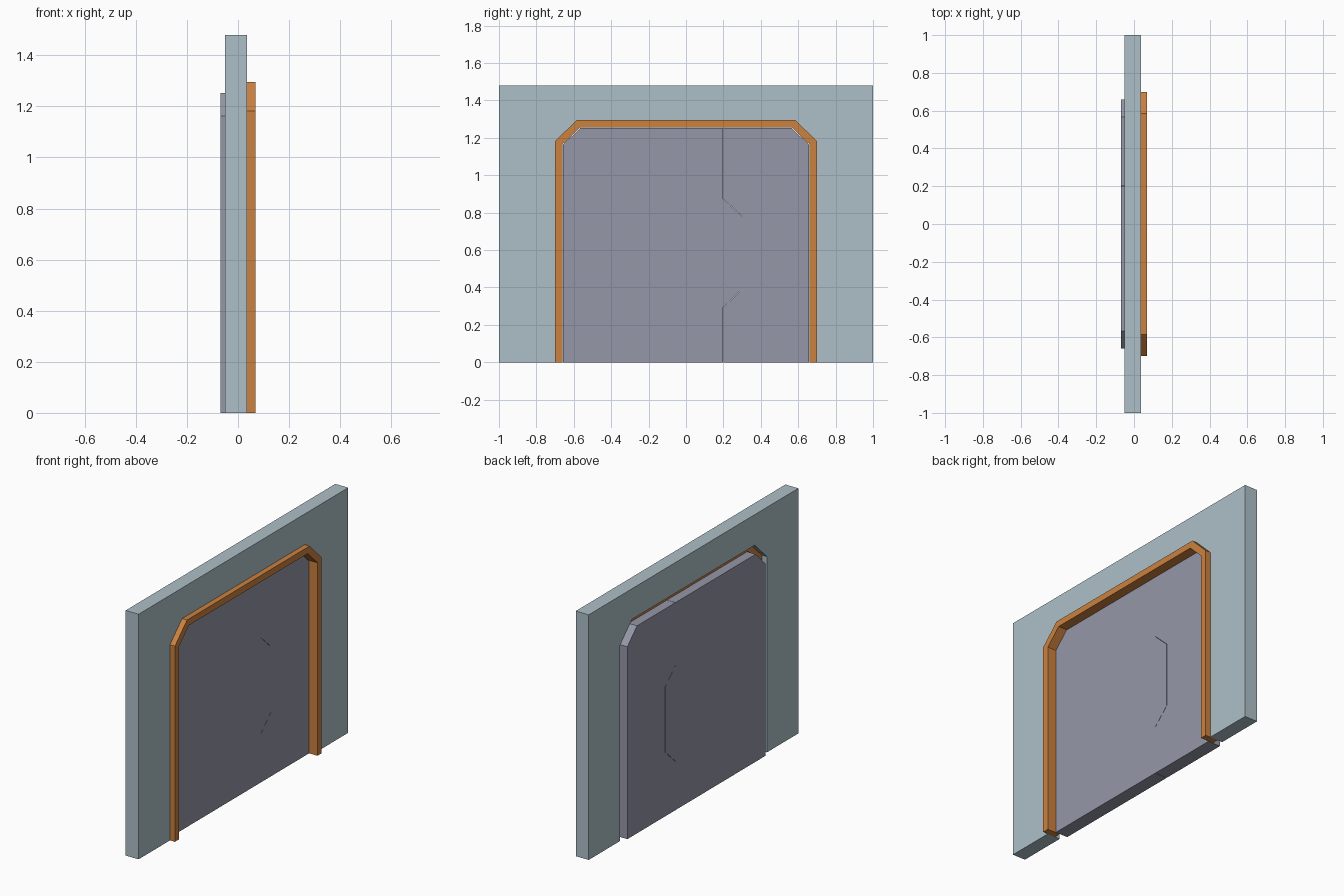
import bpy, bmesh

if "Cube" in bpy.data.objects:
    bpy.data.objects.remove(bpy.data.objects["Cube"])


def material(name, color):
    m = bpy.data.materials.new(name)
    m.diffuse_color = (*color, 1)
    m.use_nodes = True
    m.node_tree.nodes["Principled BSDF"].inputs["Base Color"].default_value = m.diffuse_color
    return m


def slab(name, outline, x0, x1, mat):
    """Extrude a (y, z) outline along x."""
    bm = bmesh.new()
    face = bm.faces.new([bm.verts.new((x0, y, z)) for y, z in outline])
    ext = bmesh.ops.extrude_face_region(bm, geom=[face])
    moved = [g for g in ext["geom"] if isinstance(g, bmesh.types.BMVert)]
    bmesh.ops.translate(bm, verts=moved, vec=(x1 - x0, 0, 0))
    bmesh.ops.recalc_face_normals(bm, faces=bm.faces)
    mesh = bpy.data.meshes.new(name)
    bm.to_mesh(mesh)
    bm.free()
    mesh.materials.append(mat)
    obj = bpy.data.objects.new(name, mesh)
    bpy.context.collection.objects.link(obj)
    return obj


def arch(half):
    """Mirror the right half (bottom to top) into a full open arch."""
    return half + [(-y, z) for y, z in reversed(half)]


wall_mat = material("wall_blue", (0.42, 0.53, 0.58))
frame_mat = material("frame_orange", (0.60, 0.22, 0.05))
door_mat = material("door_grey", (0.30, 0.31, 0.39))

outer = [(0.70, 0), (0.70, 1.182), (0.585, 1.295)]
inner = [(0.66, 0), (0.66, 1.165), (0.567, 1.256)]
door = [(0.658, 0), (0.658, 1.162), (0.566, 1.253)]

# Wall with chamfered doorway
wall = [(1, 0), (1, 1.48), (-1, 1.48), (-1, 0)]
slab("wall", wall + arch(outer)[::-1], -0.05, 0.036, wall_mat)

# Frame set into the doorway, standing proud of the wall
slab("door_frame", arch(outer) + arch(inner)[::-1], -0.016, 0.069, frame_mat)

# Two door leaves meeting along a stepped seam
seam = [(0.20, 0), (0.20, 0.295), (0.297, 0.388),
        (0.297, 0.782), (0.20, 0.873), (0.20, 1.253)]
gap = 0.001
near_seam = [(y - gap, z) for y, z in seam]
far_seam = [(y + gap, z) for y, z in seam]
slab("wide_door_leaf", near_seam + arch(door)[3:], -0.069, 0.013, door_mat)
slab("narrow_door_leaf", door + far_seam[::-1], -0.069, 0.013, door_mat)
